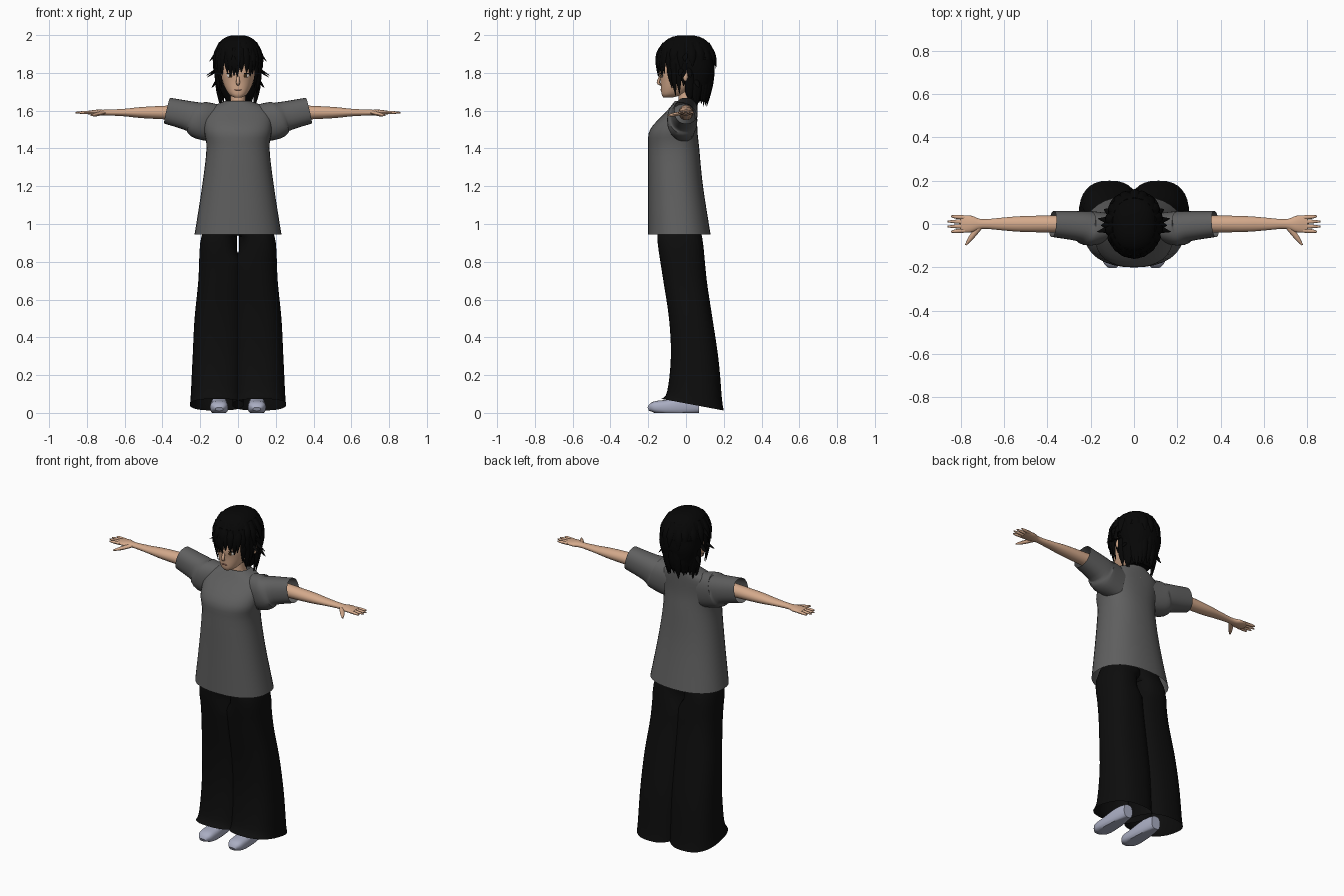
import bpy, bmesh, math, random
from mathutils import Vector, Matrix

random.seed(4)
if "Cube" in bpy.data.objects:
    bpy.data.objects.remove(bpy.data.objects["Cube"])
parts = []
SIDEWAYS, LENGTHWISE = Vector((1, 0, 0)), Vector((0, 1, 0))


def material(name, *colour):
    mat = bpy.data.materials.new(name)
    mat.use_nodes = True
    mat.diffuse_color = (*colour, 1)
    shader = mat.node_tree.nodes["Principled BSDF"]
    shader.inputs["Base Color"].default_value = (*colour, 1)
    shader.inputs["Roughness"].default_value = .8
    return mat


skin = material("skin", .66, .4, .26)
grey = material("grey_cloth", .115, .115, .115)
black = material("black_cloth", .004, .004, .004)
hair = material("black_hair", .002, .002, .002)
shoe = material("pale_shoe", .4, .42, .54)
white = material("eye_white", .7, .65, .6)
brown = material("eye_brown", .06, .03, .01)
lip = material("lip", .36, .15, .11)


def smooth(rows, steps=4):
    """Resample rows of numbers along a smooth curve through them."""
    rows = [Vector(row) for row in rows]
    ends = [rows[0], *rows, rows[-1]]
    for a, b, c, d in zip(ends, ends[1:], ends[2:], ends[3:]):
        for i in range(steps):
            t = i / steps
            bend = (a * 2 - b * 5 + c * 4 - d) * t * t + (b * 3 - a - c * 3 + d) * t ** 3
            yield b + ((c - a) * t + bend) / 2
    yield rows[-1]


def oval(count, power):
    """Unit superellipse as (u, v) pairs."""
    for i in range(count):
        angle = math.tau * i / count
        c, s = math.cos(angle), math.sin(angle)
        yield (math.copysign(abs(c) ** (2 / power), c),
               math.copysign(abs(s) ** (2 / power), s))


def loft(bm, rings, close=True):
    loops = [[bm.verts.new(point) for point in ring] for ring in rings]
    for lower, upper in zip(loops, loops[1:]):
        for i in range(len(lower)):
            bm.faces.new((lower[i - 1], lower[i], upper[i], upper[i - 1]))
    if close:
        bm.faces.new(loops[0])
        bm.faces.new(loops[-1])


def level(z, left, right, front, back, tilt=0, power=2.3):
    """Horizontal ring between the given limits."""
    ring = []
    for u, v in oval(32, power):
        x = (left + right + u * (right - left)) / 2
        y = (front + back + v * (back - front)) / 2
        ring.append((x, y, z + tilt * y))
    return ring


def tube(bm, stations, side, power=2, close=True, count=16):
    """Tube through stations of x, y, z, half width along side, half thickness."""
    stations = list(smooth(stations))
    points = [Vector(station[:3]) for station in stations]
    rings = []
    for i, station in enumerate(stations):
        along = points[min(i + 1, len(points) - 1)] - points[max(i - 1, 0)]
        thick = along.cross(side).normalized()
        wide = thick.cross(along).normalized()
        rings.append([points[i] + wide * u * station[3] + thick * v * station[4]
                      for u, v in oval(count, power)])
    loft(bm, rings, close)


def finish(name, bm, mat, mirror=False):
    bmesh.ops.recalc_face_normals(bm, faces=bm.faces)
    mesh = bpy.data.meshes.new(name)
    bm.to_mesh(mesh)
    bm.free()
    mesh.materials.append(mat)
    part = bpy.data.objects.new(name, mesh)
    bpy.context.collection.objects.link(part)
    if mirror:
        part.modifiers.new("Mirror", "MIRROR").use_mirror_merge = False
    parts.append(part)


def body(name, mat, rows, close=True):
    """Centred loft from rows of z, half width, front y, back y."""
    bm = bmesh.new()
    loft(bm, [level(z, -half, half, front, back) for z, half, front, back in smooth(rows)], close)
    finish(name, bm, mat)


# Shirt body and sleeves
body("shirt_body", grey, [
    (.945, .23, -.2, .13), (1.2, .19, -.2, .09), (1.4, .167, -.2, .07),
    (1.5, .18, -.19, .06), (1.6, .17, -.1, .06), (1.65, .07, -.06, .06)], close=False)
bm = bmesh.new()
tube(bm, [(.1, -.01, 1.53, .06, .1), (.2, -.02, 1.55, .08, .1), (.25, -.01, 1.57, .07, .08),
          (.375, 0, 1.6, .06, .07)], LENGTHWISE, 2.3, close=False, count=28)
finish("shirt_sleeves", bm, grey, mirror=True)

# Wide trousers: the hem dips at the back, the legs part only below the shirt
bm = bmesh.new()
rings = []
for z, outer, front, back in smooth([
        (.05, .255, -.13, .2), (.1, .25, -.1, .19), (.3, .24, -.08, .17), (.5, .23, -.09, .14),
        (.7, .21, -.12, .11), (.9, .2, -.15, .09), (1, .17, -.15, .07)]):
    inner = .006 if .82 < z < .96 else -.03
    hem_tilt = -max(0, .25 - z * 1.25)
    rings.append(level(z, inner, outer, front, back, hem_tilt, power=2.5))
loft(bm, rings, close=False)
finish("trouser_legs", bm, black, mirror=True)

# Shoes with flat soles
bm = bmesh.new()
tube(bm, [(.1, .07, .04, .03, .04), (.1, 0, .04, .04, .05), (.1, -.1, .03, .048, .04),
          (.1, -.17, .03, .044, .03), (.1, -.2, .02, .02, .01)], SIDEWAYS, 2.6, count=24)
for vert in bm.verts:
    vert.co.z = max(vert.co.z, 0)
finish("shoes", bm, shoe, mirror=True)

# Arms and palms, then fingers and thumbs
reach = 1.59
bm = bmesh.new()
tube(bm, [(.3, 0, reach, .04, .04), (.5, 0, reach, .037, .03), (.6, 0, reach, .03, .02),
          (.7, 0, reach, .022, .015), (.75, 0, reach, .038, .015),
          (.8, 0, reach, .039, .008)], LENGTHWISE, count=20)
finish("arms", bm, skin, mirror=True)
bm = bmesh.new()
for i in range(4):
    y = .03 - .02 * i
    tip = .845 if i in (0, 3) else .86
    tube(bm, [(.78, y, reach, .01, .008), (.82, y * 1.1, reach, .009, .008),
              (tip, y * 1.2, reach, .004, .004)], LENGTHWISE, count=10)
tube(bm, [(.71, -.01, reach, .014, .01), (.75, -.06, 1.58, .012, .01),
          (.777, -.097, 1.575, .004, .004)], SIDEWAYS, count=10)
finish("fingers", bm, skin, mirror=True)

# Head, neck and nose
body("head", skin, [
    (1.67, .02, -.12, -.07), (1.69, .05, -.13, -.01), (1.75, .08, -.135, .07),
    (1.83, .09, -.14, .11), (1.95, .06, -.08, .07)])
body("neck", skin, [(1.58, .055, -.04, .06), (1.64, .04, -.04, .05), (1.73, .04, -.04, .05)])
bm = bmesh.new()
tube(bm, [(0, -.133, 1.79, .006, .004), (0, -.147, 1.75, .01, .008),
          (0, -.133, 1.737, .007, .004)], SIDEWAYS, count=12)
finish("nose", bm, skin)


def bead(name, mat, place, size, turn=0, mirror=True):
    """Squashed ball, used for small details on the head."""
    bm = bmesh.new()
    shape = Matrix.LocRotScale(place, Matrix.Rotation(turn, 3, "Z"), size)
    bmesh.ops.create_uvsphere(bm, u_segments=16, v_segments=10, radius=1, matrix=shape)
    finish(name, bm, mat, mirror)


def eye_part(name, mat, x, y, z, width, height):
    bead(name, mat, Vector((x, y, z)), Vector((width, .004, height)), turn=.3)


eye_part("eye_whites", white, .04, -.129, 1.786, .02, .011)
eye_part("irises", brown, .039, -.132, 1.786, .009, .011)
eye_part("upper_lashes", hair, .04, -.131, 1.797, .022, .004)
bead("ears", skin, Vector((.112, 0, 1.785)), Vector((.012, .02, .03)))
bead("mouth", lip, Vector((0, -.133, 1.71)), Vector((.018, .004, .003)), mirror=False)

# Domed hair, stepped back below the fringe to leave the face free
bm = bmesh.new()
loft(bm, [level(1.85 + .15 * v, -.124 * u, .124 * u, -.15 * u, .15 * u)
          for u, v in list(oval(32, 2.6))[:8]])
finish("hair_crown", bm, hair)
body("hair_back", hair, [(1.65, .06, .01, .09), (1.7, .09, -.01, .12),
                         (1.8, .118, -.05, .15), (1.87, .12, -.06, .15)])


def lock(bm, degrees, radii, top, tip, width):
    """Flat tapered lock; angle 0 is the front, radii are relative to the crown."""
    angle = math.radians(degrees)
    out_x, out_y = .125 * math.sin(angle), -.15 * math.cos(angle)
    taper = (width * .7, width, width * .1)
    heights = (top, (top + tip) / 2, tip)
    tube(bm, [(out_x * r, out_y * r, z, w, w * .4) for r, z, w in zip(radii, heights, taper)],
         Vector((math.cos(angle), math.sin(angle), 0)), count=8)


def lock_row(name, angles, radii, top, tip, width, ragged):
    bm = bmesh.new()
    for degrees in angles:
        lock(bm, degrees + random.uniform(-3, 3), radii, top,
             tip + random.uniform(-ragged, ragged), width)
    finish(name, bm, hair)


# Fringe, crown and nape locks
lock_row("fringe_locks", range(-60, 61, 10), (.93, 1.02, .98), 1.93, 1.79, .018, .015)
lock_row("crown_locks", range(0, 360, 20), (.78, 1, 1.06), 1.96, 1.83, .022, .02)
lock_row("nape_locks", range(100, 261, 11), (.97, .88, .76), 1.8, 1.63, .022, .02)

# Face-framing locks and outward flicks on both sides
bm = bmesh.new()
for side in (-1, 1):
    for degrees, tip in ((54, 1.72), (64, 1.68), (74, 1.69), (84, 1.73)):
        lock(bm, side * degrees, (.93, .97, .84), 1.89, tip, .018)
    for degrees, flick, tip in ((80, 1.38, 1.785), (97, 1.34, 1.775), (88, 1.22, 1.86), (112, 1.2, 1.72)):
        lock(bm, side * degrees, (.9, 1.05, flick), tip + .05, tip, .014)
finish("side_locks", bm, hair)

# Smooth shading with crisp edges
bpy.ops.object.select_all(action="DESELECT")
for part in parts:
    part.select_set(True)
bpy.context.view_layer.objects.active = parts[0]
bpy.ops.object.shade_smooth_by_angle(angle=math.radians(40))
